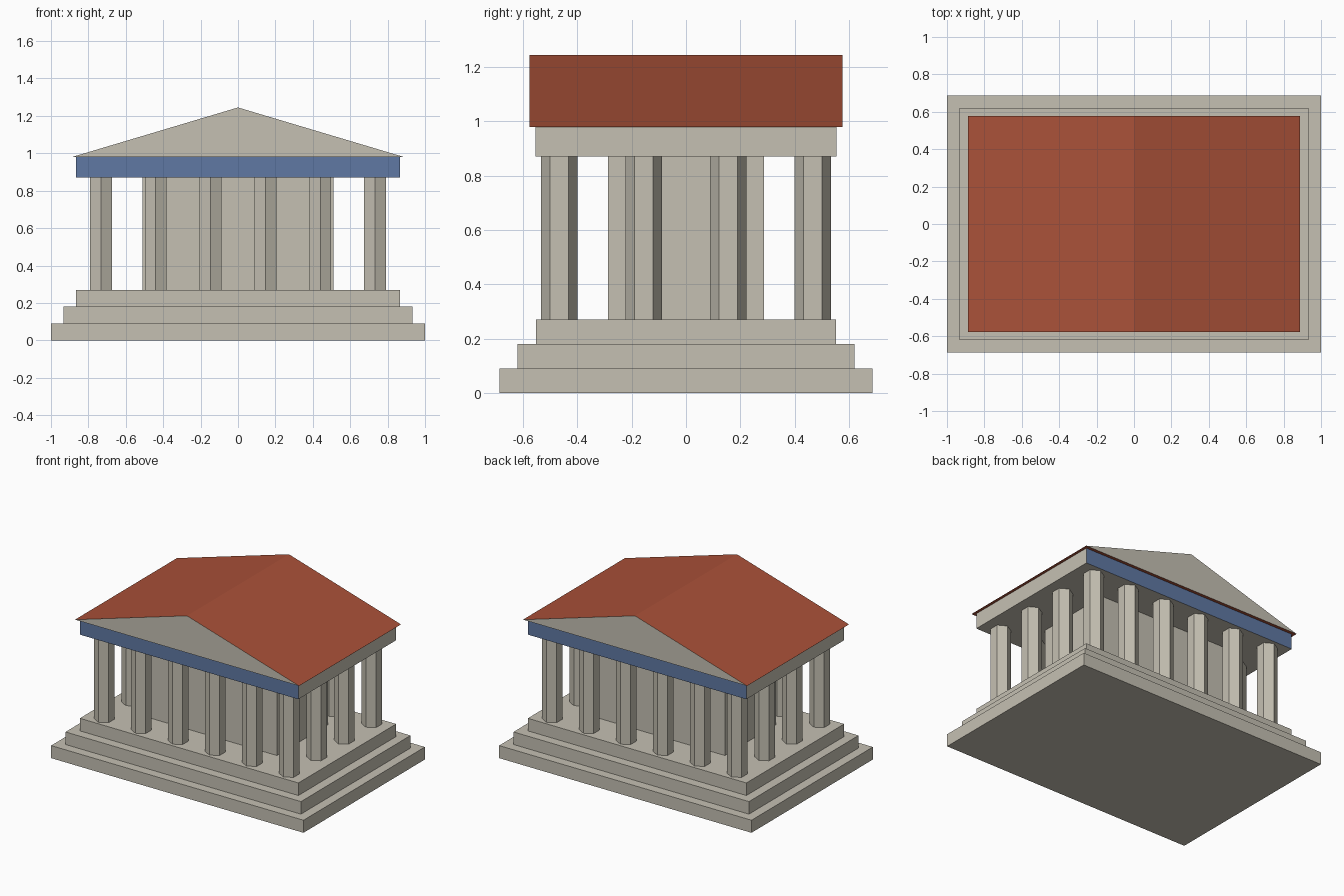
import bpy, bmesh, math

if "Cube" in bpy.data.objects:
    bpy.data.objects.remove(bpy.data.objects["Cube"], do_unlink=True)


def material(name, rgb):
    m = bpy.data.materials.new(name)
    m.use_nodes = True
    m.diffuse_color = (*rgb, 1)
    m.node_tree.nodes["Principled BSDF"].inputs["Base Color"].default_value = (*rgb, 1)
    return m


stone = material("pale stone", (0.56, 0.53, 0.45))
red = material("red tile", (0.40, 0.082, 0.04))
blue = material("frieze blue", (0.115, 0.19, 0.37))


def finish(name, bm, mats):
    bmesh.ops.recalc_face_normals(bm, faces=bm.faces)
    mesh = bpy.data.meshes.new(name)
    bm.to_mesh(mesh)
    bm.free()
    for m in mats:
        mesh.materials.append(m)
    ob = bpy.data.objects.new(name, mesh)
    bpy.context.collection.objects.link(ob)
    return ob


def block(name, half_x, half_y, z0, z1, mats=(stone,)):
    bm = bmesh.new()
    bmesh.ops.create_cube(bm, size=2)
    for v in bm.verts:
        v.co = (v.co.x * half_x, v.co.y * half_y, z0 if v.co.z < 0 else z1)
    return finish(name, bm, mats)


def paint_ends(ob, index):
    # Faces turned to the front or back take another colour
    for p in ob.data.polygons:
        if abs(p.normal.y) > 0.9:
            p.material_index = index


# Stepped base
STEP, INSET = 0.09, 0.067
for i in range(3):
    block(f"base_step_{i + 1}", 1 - INSET * i, 0.687 - INSET * i, STEP * i, STEP * (i + 1))
FLOOR, BEAM, EAVES, RIDGE = 3 * STEP, 0.87, 0.98, 1.245

# Inner chamber
block("inner_chamber", 0.51, 0.288, FLOOR, BEAM)

# Six-sided columns around the edge
NX, NY = 6, 4
for i in range(NX):
    for j in range(NY):
        if i in (0, NX - 1) or j in (0, NY - 1):
            x = -0.733 + 1.466 * i / (NX - 1)
            y = -0.467 + 0.934 * j / (NY - 1)
            bm = bmesh.new()
            ring = [bm.verts.new((x + 0.0675 * math.sin(k * math.pi / 3),
                                  y + 0.0675 * math.cos(k * math.pi / 3), FLOOR))
                    for k in range(6)]
            base = bm.faces.new(ring)
            top = bmesh.ops.extrude_face_region(bm, geom=[base], use_keep_orig=True)
            for v in top["geom"]:
                if isinstance(v, bmesh.types.BMVert):
                    v.co.z = BEAM
            finish(f"column_{i + 1}_{j + 1}", bm, [stone])

# Beam with blue front and back
beam = block("beam", 0.866, 0.554, BEAM, EAVES, (stone, blue))
paint_ends(beam, 1)

# Gabled roof with stone gables
bm = bmesh.new()
profile = [(-0.888, EAVES), (0.888, EAVES), (0, RIDGE)]
ends = [[bm.verts.new((x, y, z)) for x, z in profile] for y in (-0.577, 0.577)]
for end in ends:
    bm.faces.new(end)
for k in range(3):
    n = (k + 1) % 3
    bm.faces.new((ends[0][k], ends[0][n], ends[1][n], ends[1][k]))
roof = finish("roof", bm, [red, stone])
paint_ends(roof, 1)
